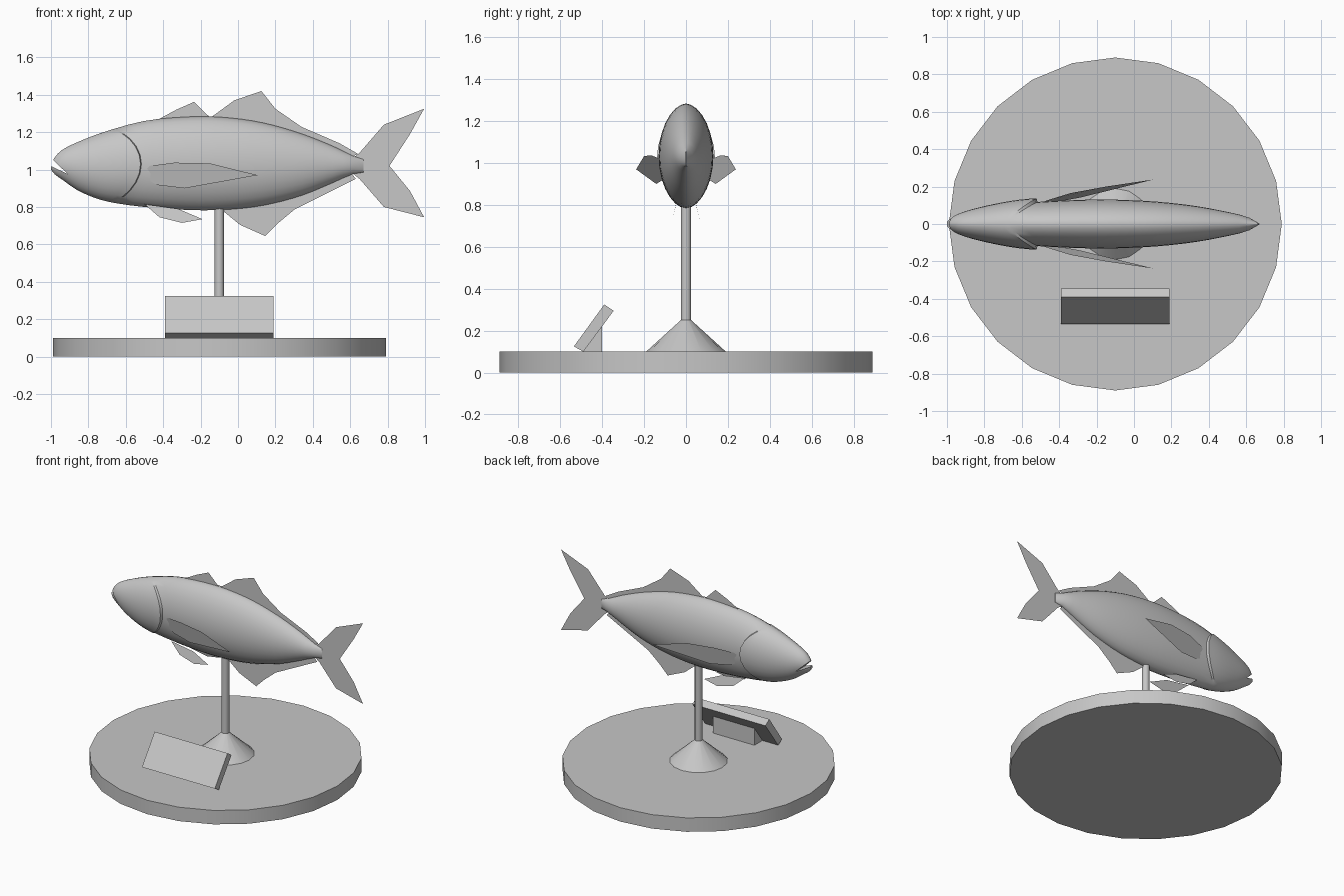
import bpy, bmesh, math
from mathutils import Vector

if "Cube" in bpy.data.objects:
    bpy.data.objects.remove(bpy.data.objects["Cube"])

grey = bpy.data.materials.new("plain grey")
grey.diffuse_color = (0.57, 0.57, 0.57, 1)
grey.use_nodes = True
grey.node_tree.nodes["Principled BSDF"].inputs["Base Color"].default_value = grey.diffuse_color


def make(name, verts, faces, smooth=None, fix=True):
    bm = bmesh.new()
    vs = [bm.verts.new(v) for v in verts]
    for f in faces:
        bm.faces.new([vs[i] for i in f])
    if fix:
        bmesh.ops.recalc_face_normals(bm, faces=bm.faces)
    me = bpy.data.meshes.new(name)
    bm.to_mesh(me)
    bm.free()
    me.materials.append(grey)
    ob = bpy.data.objects.new(name, me)
    bpy.context.collection.objects.link(ob)
    if smooth:
        shade(ob, smooth)
    return ob


def shade(ob, angle):
    bpy.ops.object.select_all(action='DESELECT')
    ob.select_set(True)
    bpy.context.view_layer.objects.active = ob
    bpy.ops.object.shade_smooth_by_angle(angle=math.radians(angle))


def loft(name, rings, smooth=None):
    """Closed skin through equal-sized rings, capped at both ends."""
    n = len(rings[0])
    faces = [(r * n + i, r * n + (i + 1) % n, (r + 1) * n + (i + 1) % n, (r + 1) * n + i)
             for r in range(len(rings) - 1) for i in range(n)]
    faces += [tuple(range(n)), tuple(range((len(rings) - 1) * n, len(rings) * n))]
    return make(name, [p for r in rings for p in r], faces, smooth)


def circle(cx, r, z, n):
    return [(cx + r * math.cos(2 * math.pi * i / n), r * math.sin(2 * math.pi * i / n), z)
            for i in range(n)]


def prism(name, yz, x0, x1):
    return loft(name, [[(x, y, z) for y, z in yz] for x in (x0, x1)])


# Stand: disc, foot cone, post
CX = -0.1
loft("base_disc", [circle(CX, 0.89, 0, 24), circle(CX, 0.89, 0.1, 24)], 30)
loft("post_foot", [circle(CX, 0.19, 0.1, 16), circle(CX, 0.025, 0.25, 16)], 40)
loft("post", [circle(CX, 0.025, 0.1, 12), circle(CX, 0.025, 0.88, 12)], 40)

# Tilted plaque and its rear support
prism("plaque", [(-0.535, 0.125), (-0.39, 0.325), (-0.345, 0.295), (-0.49, 0.1)], -0.39, 0.19)
prism("plaque_support", [(-0.49, 0.1), (-0.4, 0.1), (-0.4, 0.221)], -0.265, 0.065)

# Fish body stations: x, top z, bottom z, half width
ST = [(-1.0, 1.03, 1.0, 0.012), (-0.98, 1.065, 0.975, 0.03), (-0.945, 1.102, 0.95, 0.052),
      (-0.85, 1.15, 0.885, 0.082), (-0.71, 1.203, 0.832, 0.103), (-0.5, 1.26, 0.80, 0.119),
      (-0.29, 1.281, 0.785, 0.129), (-0.1, 1.281, 0.784, 0.13), (0.115, 1.254, 0.805, 0.12),
      (0.33, 1.195, 0.858, 0.096), (0.52, 1.12, 0.935, 0.06), (0.61, 1.075, 0.975, 0.036),
      (0.67, 1.055, 0.985, 0.003)]


def profile(x):
    x = min(max(x, ST[0][0]), ST[-1][0])
    k = max(i for i in range(len(ST) - 1) if ST[i][0] <= x)
    a, b = ST[k], ST[k + 1]
    p, q = ST[max(k - 1, 0)], ST[min(k + 2, len(ST) - 1)]
    d = b[0] - a[0]
    t = (x - a[0]) / d
    out = []
    for c in (1, 2, 3):
        m0 = (b[c] - p[c]) / (b[0] - p[0]) * d
        m1 = (q[c] - a[c]) / (q[0] - a[0]) * d
        out.append((2*t**3 - 3*t*t + 1) * a[c] + (t**3 - 2*t*t + t) * m0
                   + (3*t*t - 2*t**3) * b[c] + (t**3 - t*t) * m1)
    return out


# Body skin: head is swollen and ends in a curved gill-cover step
GILL, N = -0.52, 28
xs = [-1 + 0.479 * (i / 15) ** 1.6 for i in range(16)]
xs += [-0.516 + 1.186 * i / 22 for i in range(23)]
rings = []
for s in xs:
    ring = []
    falloff = max(0, 1 - abs(s - GILL) / 0.3)
    h = min(max((s + 0.9) / 0.35, 0), 1)
    swell = 0.02 * h * h * (3 - 2 * h) if s < GILL else 0
    for i in range(N):
        a = 2 * math.pi * i / N
        c, sn = math.cos(a), math.sin(a)
        x = s - 0.15 * sn * sn * falloff
        top, bot, w = profile(x)
        y = math.copysign(abs(c) ** 1.12, c) * (w + swell)
        ring.append((x, y, (top + bot) / 2 + (top - bot) / 2 * sn))
    rings.append(ring)
body = loft("fish_body", rings)

# Open mouth: wedge cut between the jaws
wedge = [(-0.91, 0.976), (-1.05, 1.11), (-1.05, 1.042)]
cutter = loft("mouth_cutter", [[(x, y, z) for x, z in wedge] for y in (-0.2, 0.2)])
cutter.hide_render = True
cutter.hide_set(True)
mod = body.modifiers.new("mouth", 'BOOLEAN')
mod.operation, mod.object = 'DIFFERENCE', cutter
bpy.context.view_layer.objects.active = body
bpy.ops.object.modifier_apply(modifier="mouth")
shade(body, 35)


# Thin fins on the centre plane; inner points sit inside the body
def flat_fin(name, xz):
    ob = make(name, [(x, 0, z) for x, z in xz], [tuple(range(len(xz)))], fix=False)
    if ob.data.polygons[0].normal.y > 0:
        ob.data.flip_normals()


flat_fin("front_dorsal_fin", [(-0.46, 1.25), (-0.33, 1.32), (-0.235, 1.362), (-0.15, 1.279),
                              (-0.15, 1.26), (-0.3, 1.26)])
flat_fin("rear_dorsal_fin", [(-0.15, 1.275), (-0.02, 1.37), (0.125, 1.42), (0.2, 1.325),
                             (0.34, 1.228), (0.54, 1.142), (0.64, 1.085), (0.6, 1.06),
                             (0.33, 1.17), (0.1, 1.235)])
flat_fin("anal_fin", [(-0.1, 0.795), (0.01, 0.705), (0.145, 0.645), (0.21, 0.71), (0.3, 0.785),
                      (0.46, 0.865), (0.63, 0.95), (0.6, 0.99), (0.33, 0.88), (0.1, 0.82)])
flat_fin("tail_fin", [(0.6, 1.05), (0.65, 1.09), (0.78, 1.24), (0.995, 1.325), (0.92, 1.19),
                      (0.81, 1.02), (0.92, 0.885), (0.995, 0.745), (0.78, 0.8), (0.65, 0.95),
                      (0.6, 0.99)])

# Paired side fins
PECTORAL = [(-0.53, 0.1, 0.97), (-0.47, 0.125, 1.02), (-0.34, 0.165, 1.037), (-0.15, 0.2, 1.033),
            (0.105, 0.238, 0.97), (-0.285, 0.142, 0.9), (-0.43, 0.115, 0.917)]
PELVIC = [(-0.5, 0.045, 0.815), (-0.42, 0.063, 0.745), (-0.3, 0.072, 0.715),
          (-0.19, 0.066, 0.735), (-0.32, 0.05, 0.79)]
for side, sg in (("left", 1), ("right", -1)):
    for name, pts in (("pectoral_fin", PECTORAL), ("pelvic_fin", PELVIC)):
        ob = make(f"{side}_{name}", [(x, y * sg, z) for x, y, z in pts],
                  [tuple(range(len(pts)))], fix=False)
        if ob.data.polygons[0].normal.y * sg < 0:
            ob.data.flip_normals()
